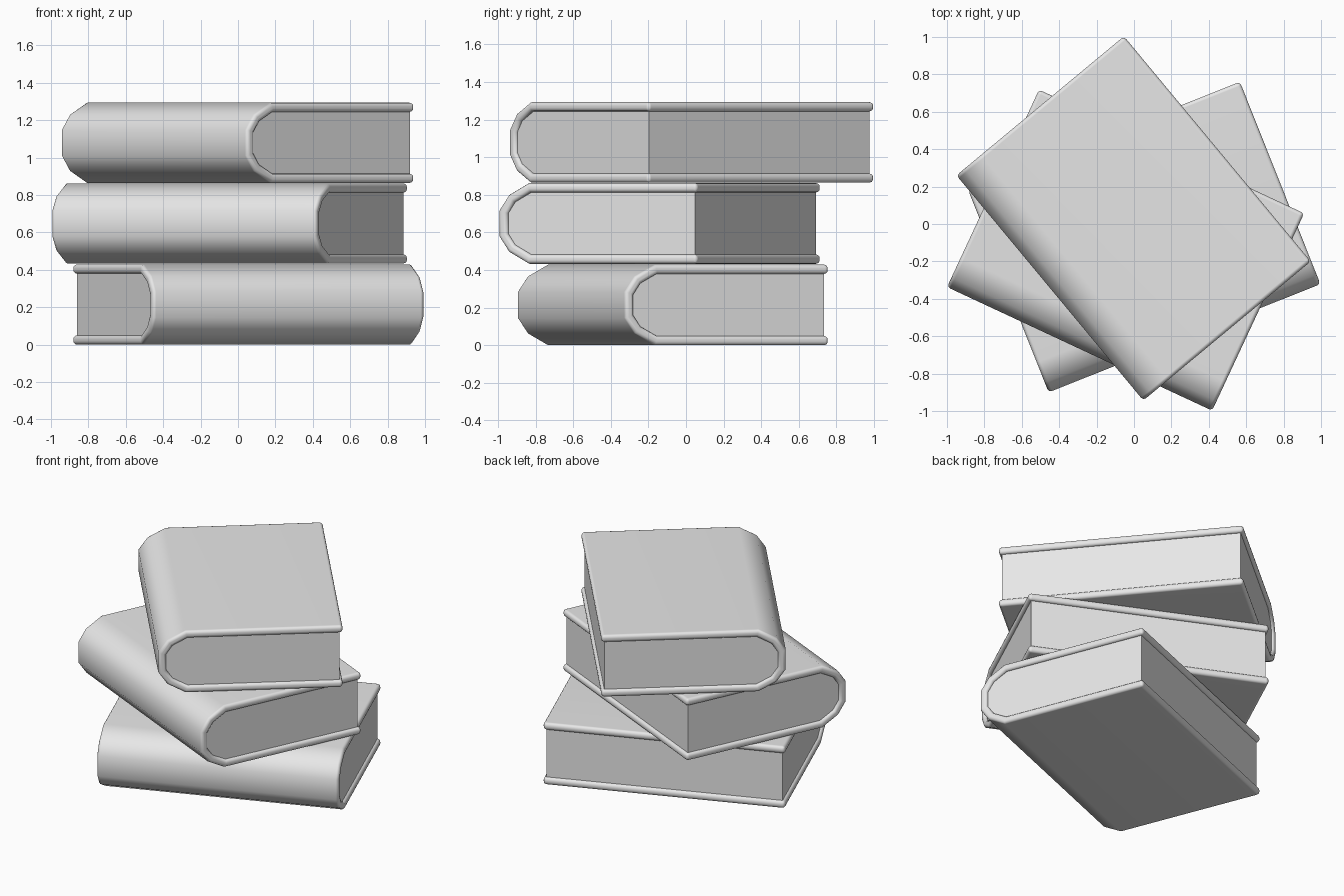
import bpy, bmesh
from math import radians

cube = bpy.data.objects.get("Cube")
if cube:
    bpy.data.objects.remove(cube, do_unlink=True)

grey = bpy.data.materials.new("plain_grey")
grey.use_nodes = True
grey.diffuse_color = (0.8, 0.8, 0.8, 1)
grey.node_tree.nodes["Principled BSDF"].inputs["Base Color"].default_value = (0.8, 0.8, 0.8, 1)

HALF_WIDTH, HALF_LENGTH, HALF_HEIGHT = 0.582, 0.782, 0.2145
RIM = 0.019  # how far the pages sit back from the cover edges


def mirrored(half):
    """Complete an upper half profile with its lower mirror image."""
    return half + [(u, -z) for u, z in reversed(half)]


# Profiles across the book: fore edge at +x, faceted round spine at -x
outer = mirrored([(HALF_WIDTH, HALF_HEIGHT), (-0.41, HALF_HEIGHT),
                  (-0.525, 0.152), (-HALF_WIDTH, 0.07)])
inner = mirrored([(HALF_WIDTH, 0.165), (-0.397, 0.165),
                  (-0.491, 0.114), (-0.532, 0.054)])
# The page block overlaps the inside of the cover slightly
page_profile = mirrored([(HALF_WIDTH - RIM, 0.167), (-0.398, 0.167),
                         (-0.493, 0.116), (-0.535, 0.055)])


def extruded(name, profile, half_length, location, angle, bevel=0):
    """Extrude a profile along the spine, optionally rounding the rims."""
    bm = bmesh.new()
    face = bm.faces.new([bm.verts.new((u, -half_length, z)) for u, z in profile])
    ext = bmesh.ops.extrude_face_region(bm, geom=[face], use_keep_orig=True)
    top = [v for v in ext["geom"] if isinstance(v, bmesh.types.BMVert)]
    bmesh.ops.translate(bm, verts=top, vec=(0, 2 * half_length, 0))
    bmesh.ops.recalc_face_normals(bm, faces=bm.faces)
    if bevel:
        rims = [e for e in bm.edges if e.calc_face_angle(0) > radians(60)]
        bmesh.ops.bevel(bm, geom=rims, offset=bevel, segments=3,
                        profile=0.5, affect='EDGES', clamp_overlap=True)
    mesh = bpy.data.meshes.new(name)
    bm.to_mesh(mesh)
    bm.free()
    mesh.materials.append(grey)
    obj = bpy.data.objects.new(name, mesh)
    bpy.context.collection.objects.link(obj)
    obj.location = location
    obj.rotation_euler.z = radians(angle)
    bpy.ops.object.select_all(action='DESELECT')
    obj.select_set(True)
    bpy.context.view_layer.objects.active = obj
    bpy.ops.object.shade_smooth_by_angle(angle=radians(40))
    if bevel:
        weighted = obj.modifiers.new("even_shading", 'WEIGHTED_NORMAL')
        weighted.keep_sharp = True
    return obj


# Stack of three equal books, each turned differently
books = [("bottom", (0.055, -0.07, 0.2145), 111.7),
         ("middle", (-0.045, -0.14, 0.648), 65),
         ("top", (-0.002, 0.03, 1.079), 39.7)]
for name, place, angle in books:
    extruded(name + "_book_cover", outer + inner[::-1], HALF_LENGTH, place, angle, bevel=0.02)
    extruded(name + "_book_pages", page_profile, HALF_LENGTH - RIM, place, angle)
